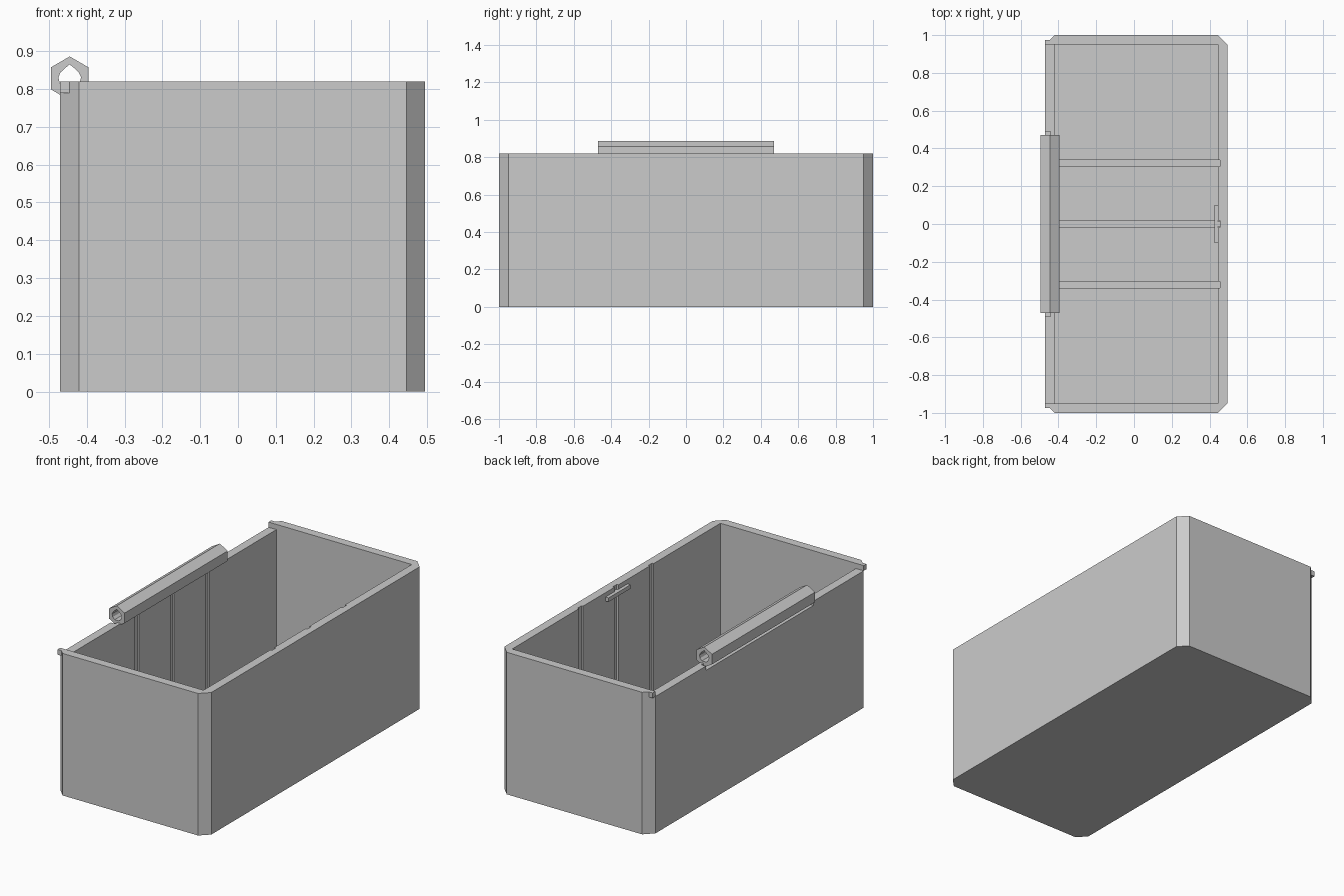
import bpy, bmesh

if "Cube" in bpy.data.objects:
    bpy.data.objects.remove(bpy.data.objects["Cube"])

grey = bpy.data.materials.new("plain grey")
grey.use_nodes = True
colour = (0.6, 0.6, 0.6, 1)
grey.diffuse_color = colour
grey.node_tree.nodes["Principled BSDF"].inputs["Base Color"].default_value = colour


def prism(name, points, start, end, axis="z"):
    """Extrude a profile along z (x, y points) or along y (x, z points)."""
    def place(p, d):
        return (p[0], p[1], d) if axis == "z" else (p[0], d, p[1])
    bm = bmesh.new()
    low = [bm.verts.new(place(p, start)) for p in points]
    high = [bm.verts.new(place(p, end)) for p in points]
    bm.faces.new(low)
    bm.faces.new(high)
    for i in range(len(points)):
        j = (i + 1) % len(points)
        bm.faces.new((low[i], low[j], high[j], high[i]))
    bmesh.ops.recalc_face_normals(bm, faces=bm.faces)
    mesh = bpy.data.meshes.new(name)
    bm.to_mesh(mesh)
    bm.free()
    mesh.materials.append(grey)
    obj = bpy.data.objects.new(name, mesh)
    bpy.context.collection.objects.link(obj)
    return obj


def box(name, x0, x1, y0, y1, z0, z1):
    return prism(name, [(x0, y0), (x1, y0), (x1, y1), (x0, y1)], z0, z1)


def cut(obj, cutters):
    """Subtract each cutter, keep the finished mesh and remove the cutters."""
    for c in cutters:
        c.hide_render = True
        mod = obj.modifiers.new("cut", "BOOLEAN")
        mod.operation = "DIFFERENCE"
        mod.solver = "EXACT"
        mod.object = c
    bpy.context.view_layer.update()
    graph = bpy.context.evaluated_depsgraph_get()
    mesh = bpy.data.meshes.new_from_object(obj.evaluated_get(graph))
    obj.modifiers.clear()
    obj.data = mesh
    for c in cutters:
        bpy.data.objects.remove(c)


# Tub with chamfered upright corners
L, R, H, C, FLOOR = -0.47, 0.495, 0.82, 0.05, 0.05
RIM = 0.79
outline = [(L, C - 1), (L + C, -1), (R - C, -1), (R, C - 1),
           (R, 1 - C), (R - C, 1), (L + C, 1), (L, 1 - C)]
tub = prism("tub", outline, 0, H)
cutters = [
    box("cavity_cutter", L + C, R - C, C - 1, 1 - C, FLOOR, 1),
    box("low_side_cutter", -0.6, -0.4, C - 1, 1 - C, RIM, 1.1),
    box("hinge_notch_cutter", -0.6, -0.442, -0.49, 0.49, 0.765, 1.2),
]
# Divider grooves across the floor and up both long walls
for y in (-0.322, 0, 0.322):
    cutters.append(box("groove_cutter", L + C - 0.01, R - C + 0.01,
                       y - 0.018, y + 0.018, FLOOR - 0.01, 1.3))
cut(tub, cutters)

# Square tabs at the ends of the low side
for name, side in (("front_tab", -1), ("back_tab", 1)):
    y0, y1 = sorted((side * 0.95, side * 0.975))
    box(name, L, L + 0.035, y0, y1, RIM, H)

# Hollow hexagonal hinge sleeve with a pointed bore
hx, hz = -0.445, 0.828
hexagon = [(hx, hz + 0.058), (hx + 0.05, hz + 0.029), (hx + 0.05, hz - 0.029),
           (hx, hz - 0.058), (hx - 0.05, hz - 0.029), (hx - 0.05, hz + 0.029)]
half = [(0.011, 0.028), (0.024, 0.016), (0.03, 0.003), (0.026, -0.014), (0.014, -0.026)]
bore = [(hx, hz + 0.037)] + [(hx + x, hz + z) for x, z in half]
bore += [(hx - x, hz + z) for x, z in reversed(half)]
sleeve = prism("hinge_sleeve", hexagon, -0.47, 0.47, "y")
cut(sleeve, [prism("bore_cutter", bore, -0.6, 0.6, "y")])

# Latch bar and its stem on the opposite wall
box("latch_bar", 0.425, 0.444, -0.1, 0.1, 0.772, 0.795)
box("latch_stem", 0.435, 0.456, -0.014, 0.014, 0.774, 0.793)
